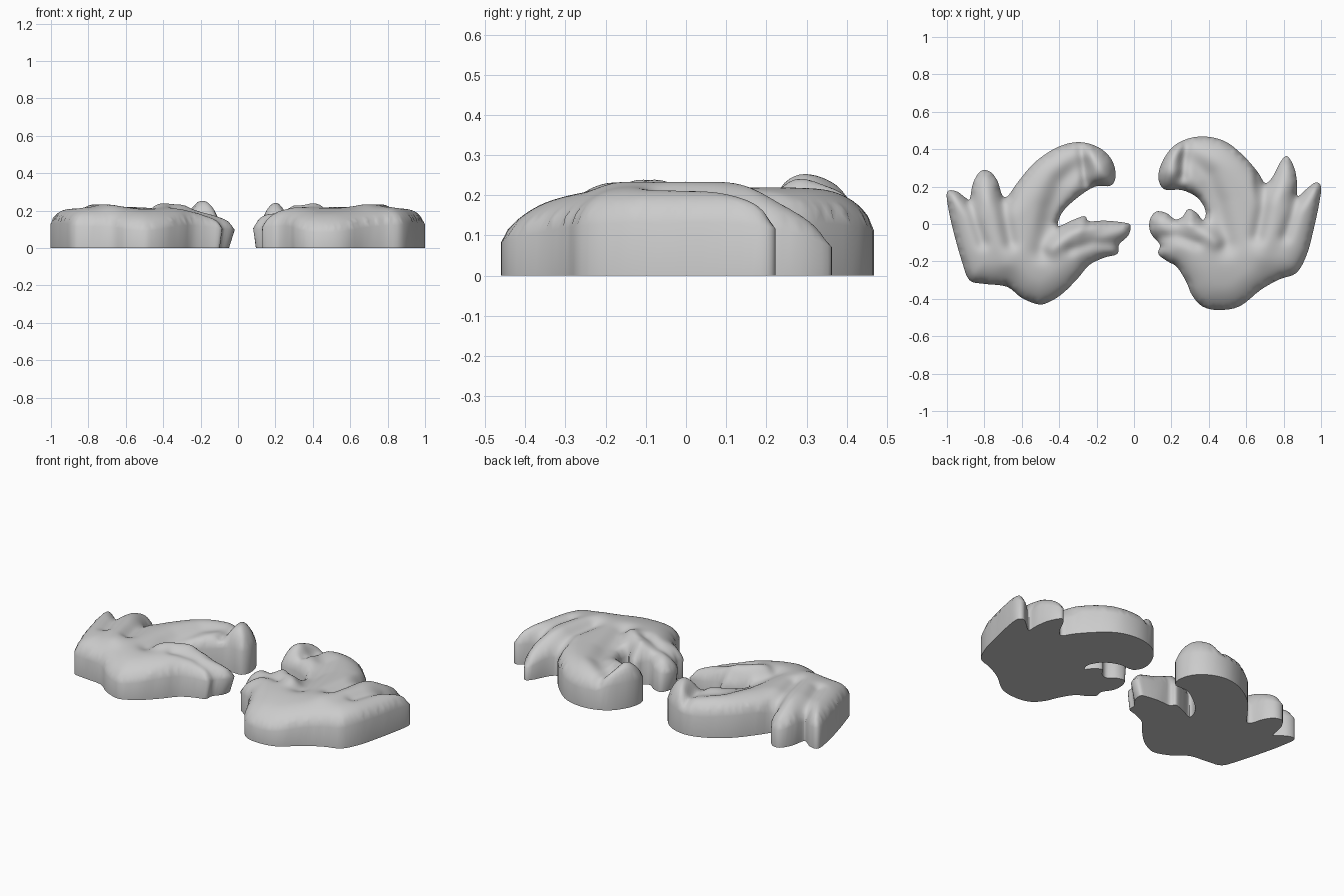
import bpy, bmesh, math
from mathutils import Vector
from mathutils.geometry import delaunay_2d_cdt

if "Cube" in bpy.data.objects:
    bpy.data.objects.remove(bpy.data.objects["Cube"])

# Leaf outlines seen from above (x, y)
LEFT = [(-1, .17), (-.95, .175), (-.90, .14), (-.878, .135), (-.86, .22), (-.82, .283), (-.77, .28),
        (-.73, .23), (-.705, .155), (-.675, .15), (-.62, .225), (-.53, .33), (-.41, .41), (-.295, .438),
        (-.19, .41), (-.12, .345), (-.098, .26), (-.125, .205), (-.21, .20), (-.31, .135), (-.385, .06),
        (-.405, -.01), (-.33, .02), (-.265, .042), (-.24, .015), (-.16, .018), (-.07, .01), (-.02, -.005),
        (-.03, -.06), (-.08, -.11), (-.09, -.16), (-.16, -.18), (-.24, -.22), (-.30, -.29), (-.38, -.37),
        (-.45, -.415), (-.51, -.43), (-.60, -.395), (-.68, -.335), (-.80, -.32), (-.88, -.30),
        (-.92, -.20), (-.96, -.06), (-.99, .07)]
RIGHT = [(1, .20), (.97, .222), (.92, .185), (.875, .15), (.872, .22), (.857, .30), (.82, .362),
         (.785, .335), (.74, .25), (.70, .22), (.66, .28), (.58, .37), (.48, .445), (.35, .468),
         (.23, .43), (.157, .345), (.13, .25), (.163, .185), (.255, .182), (.34, .14), (.383, .07),
         (.37, .02), (.335, .06), (.29, .08), (.26, .04), (.22, .025), (.17, .06), (.115, .065),
         (.083, .015), (.09, -.05), (.138, -.11), (.13, -.16), (.18, -.20), (.23, -.23), (.28, -.31),
         (.31, -.38), (.365, -.44), (.45, -.46), (.565, -.44), (.68, -.35), (.78, -.295), (.87, -.26),
         (.925, -.16), (.96, -.03), (.99, .11)]

# Ridges and grooves for the left leaf: (path, width, height change)
STROKES = [
    ([(-.70, .17), (-.69, .05), (-.66, -.10)], .035, -.03),
    ([(-.88, .14), (-.85, .02), (-.81, -.10)], .03, -.025),
    ([(-.29, .32), (-.39, .22), (-.45, .08), (-.49, -.14)], .055, -.035),
    ([(-.23, .37), (-.18, .31), (-.18, .26)], .065, .045),
    ([(-.28, .40), (-.265, .33), (-.26, .22)], .025, -.04),
    ([(-.22, .0), (-.33, -.04), (-.44, -.13)], .04, .03),
    ([(-.10, -.11), (-.22, -.10), (-.34, -.14)], .025, -.02),
    ([(-.24, .01), (-.33, -.005)], .02, -.02),
    ([(-.77, .12), (-.74, -.06), (-.68, -.2)], .06, .015)]


def smooth_loop(pts, n=4):
    """Catmull-Rom curve through a closed loop of points."""
    out, p = [], [Vector(q) for q in pts]
    for i in range(len(p)):
        a, b, c, d = (p[(i + k - 1) % len(p)] for k in range(4))
        for j in range(n):
            t = j / n
            out.append(.5 * (2 * b + (c - a) * t + (2 * a - 5 * b + 4 * c - d) * t * t
                             + (3 * b - a - 3 * c + d) * t ** 3))
    return out


def seg_dist(p, a, b):
    ab = b - a
    t = max(0, min(1, (p - a).dot(ab) / max(ab.length_squared, 1e-12)))
    return (p - a - ab * t).length


def path_dist(p, path):
    return min(seg_dist(p, a, b) for a, b in zip(path, path[1:]))


def top_height(p, strokes):
    """Height of the leaf body before its edge is rounded."""
    h = .22 - .7 * max(0, -p.y - .12) ** 2
    if abs(p.x) > .65:                                  # outer fingers dip
        h -= 1.2 * max(0, p.y - .08) ** 2
    if p.y < .12:                                       # inner fingers dip
        h -= .2 * max(0, .3 - abs(p.x))
    if p.y > .3:                                        # back of the curl
        h -= 1.2 * (p.y - .3) ** 2
    return h + sum(a * math.exp(-(path_dist(p, path) / w) ** 2) for path, w, a in strokes)


def leaf(name, outline, strokes):
    loop = smooth_loop(outline)
    closed = loop + loop[:1]
    n = len(loop)
    # triangulate outline with interior grid points
    pts, step = list(loop), .013
    x0, x1 = min(p.x for p in loop), max(p.x for p in loop)
    for i in range(int((x1 - x0) / step)):
        for j in range(int(.94 / step)):
            p = Vector((x0 + (i + .5 * (j % 2)) * step, -.47 + j * step))
            if path_dist(p, closed) > .007:
                pts.append(p)
    verts, _, faces, *_ = delaunay_2d_cdt(pts, [], [list(range(n))], 1, 1e-5)
    bm = bmesh.new()
    bv = [bm.verts.new((v.x, v.y, 0)) for v in verts]
    for f in faces:
        bm.faces.new([bv[k] for k in f])
    bmesh.ops.delete(bm, geom=[v for v in bm.verts if not v.link_faces], context='VERTS')
    # domed and veined top
    for v in bm.verts:
        p = v.co.to_2d()
        t = min(path_dist(p, closed) / .13, 1)
        v.co.z = top_height(p, strokes) * (.6 + .4 * math.sqrt(1 - (1 - t) ** 2))
    # relax the top so the veins flow into each other
    inner = [v for v in bm.verts if not v.is_boundary]
    for _ in range(3):
        bmesh.ops.smooth_vert(bm, verts=inner, factor=.5, use_axis_z=True)
    # upright sides and flat underside, leaning inwards under the inner fingers
    rim = [e for e in bm.edges if e.is_boundary]
    ext = bmesh.ops.extrude_edge_only(bm, edges=rim)['geom']
    for v in ext:
        if isinstance(v, bmesh.types.BMVert):
            v.co.z = 0
            if v.co.y < .12:
                v.co.x += math.copysign(.25 * max(0, .14 - abs(v.co.x)), v.co.x)
    base = [e for e in ext if isinstance(e, bmesh.types.BMEdge) and e.is_boundary]
    bmesh.ops.edgeloop_fill(bm, edges=base)
    bmesh.ops.recalc_face_normals(bm, faces=bm.faces)
    me = bpy.data.meshes.new(name)
    bm.to_mesh(me)
    bm.free()
    ob = bpy.data.objects.new(name, me)
    bpy.context.collection.objects.link(ob)
    bpy.ops.object.select_all(action='DESELECT')
    ob.select_set(True)
    bpy.context.view_layer.objects.active = ob
    bpy.ops.object.shade_smooth_by_angle(angle=math.radians(70))


left = [([Vector(q) for q in path], w, a) for path, w, a in STROKES]
right = [([Vector((-q.x, q.y + .035)) for q in path], w, a) for path, w, a in left]
leaf("left_leaf", LEFT, left)
leaf("right_leaf", RIGHT, right)
